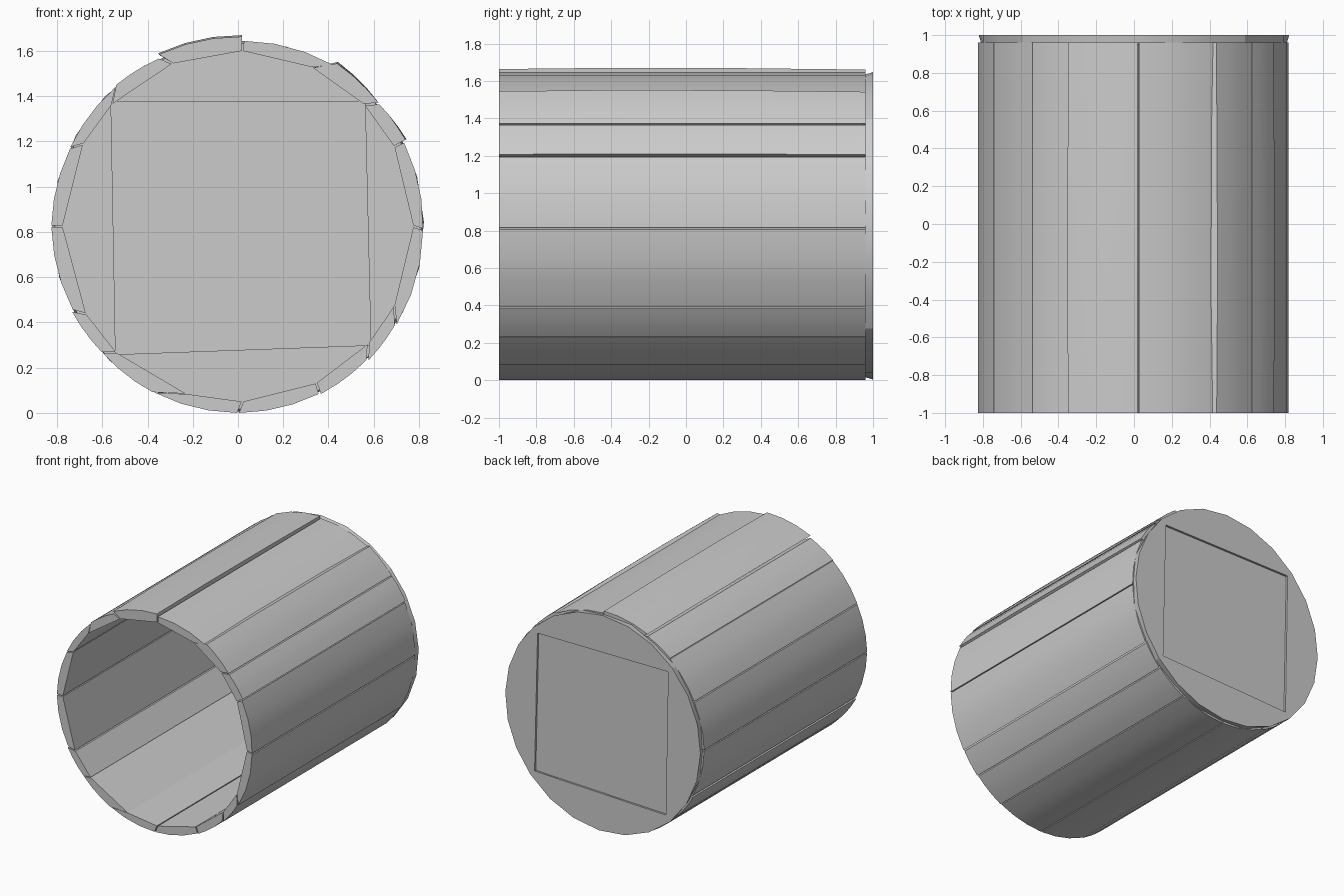
import bpy, bmesh
from math import sin, cos, radians, atan2, pi, hypot

if "Cube" in bpy.data.objects:
    bpy.data.objects.remove(bpy.data.objects["Cube"])

CENTRE = 0.825   # height of the barrel axis
INNER = 0.775

grey = bpy.data.materials.new("plain_grey")
grey.use_nodes = True
grey.diffuse_color = (0.6, 0.6, 0.6, 1)
grey.node_tree.nodes["Principled BSDF"].inputs["Base Color"].default_value = (0.6, 0.6, 0.6, 1)


def polar(angle, radius):
    return radius * cos(angle), radius * sin(angle)


def loft(name, sections):
    """Closed solid through (y, [(x, z from axis), ...]) sections."""
    bm = bmesh.new()
    rings = [[bm.verts.new((x, y, CENTRE + z)) for x, z in pts] for y, pts in sections]
    for a, b in zip(rings, rings[1:]):
        for i in range(len(a)):
            j = (i + 1) % len(a)
            bm.faces.new((a[i], a[j], b[j], b[i]))
    bm.faces.new(rings[0])
    bm.faces.new(rings[-1])
    bmesh.ops.recalc_face_normals(bm, faces=bm.faces)
    mesh = bpy.data.meshes.new(name)
    bm.to_mesh(mesh)
    bm.free()
    mesh.materials.append(grey)
    obj = bpy.data.objects.new(name, mesh)
    bpy.context.collection.objects.link(obj)
    bpy.ops.object.select_all(action="DESELECT")
    obj.select_set(True)
    bpy.context.view_layer.objects.active = obj
    bpy.ops.object.shade_smooth_by_angle(angle=radians(30))
    return obj


# Staves: (outer joint angle, inner joint angle, radius at start, radius at end)
JOINTS = [
    (-1, 0, .818, .822), (27, 27, .838, .825), (41, 44, .828, .85),
    (59, 65, .828, .82), (88.5, 88.5, .845, .842), (115, 112, .82, .825),
    (131, 136, .82, .82), (155, 152, .818, .825), (180, 180, .825, .818),
    (207, 210, .825, .82), (223, 226, .82, .825), (243, 253, .823, .825),
    (270, 271.5, .825, .823), (296, 296.5, .827, .82), (314, 318, .827, .82),
    (328, 333, .825, .818),
]
GAP = radians(0.3)
STEPS = 3

for i, (outer, inner, r0, r1) in enumerate(JOINTS):
    following = JOINTS[(i + 1) % len(JOINTS)]
    turn = 360 if i == len(JOINTS) - 1 else 0
    a0, a1 = radians(outer) + GAP, radians(following[0] + turn) - GAP
    b0, b1 = radians(inner) + GAP, radians(following[1] + turn) - GAP
    sections = []
    for y, bow in ((-1, 0.3), (-0.4, 1), (0.3, 0.8), (0.96, 0)):
        pts = [polar(b1, INNER), polar(b0, INNER)]
        for k in range(STEPS + 1):
            t = k / STEPS
            r = r0 + (r1 - r0) * t
            r = 0.822 + (r - 0.822) * (0.6 + 0.4 * bow) if r > 0.83 else r
            pts.append(polar(a0 + (a1 - a0) * t, r))
        sections.append((y, pts))
    loft(f"stave_{i + 1}", sections)

# Back: four rim segments around a slightly sunken square panel
CORNERS = [(0.55, 0.54), (-0.55, 0.54), (-0.53, -0.555), (0.575, -0.515)]
for i, name in enumerate(("top", "right", "bottom", "left")):
    c0, c1 = CORNERS[i], CORNERS[(i + 1) % 4]
    a0, a1 = atan2(c0[1], c0[0]), atan2(c1[1], c1[0])
    if a1 < a0:
        a1 += 2 * pi
    sections = []
    for y, dip, grow in ((0.96, 0.012, 1.015), (1.0, 0.0, 1.0)):
        pts = [(c1[0] * grow, c1[1] * grow), (c0[0] * grow, c0[1] * grow)]
        for k in range(7):
            r = 0.822 - dip * (k % 2)
            pts.append(polar(a0 + (a1 - a0) * k / 6, r))
        sections.append((y, pts))
    loft(f"back_{name}_segment", sections)

panel = [(x * 1.025, z * 1.025) for x, z in CORNERS]
loft("back_square_panel", [(0.95, panel), (0.978, panel)])
